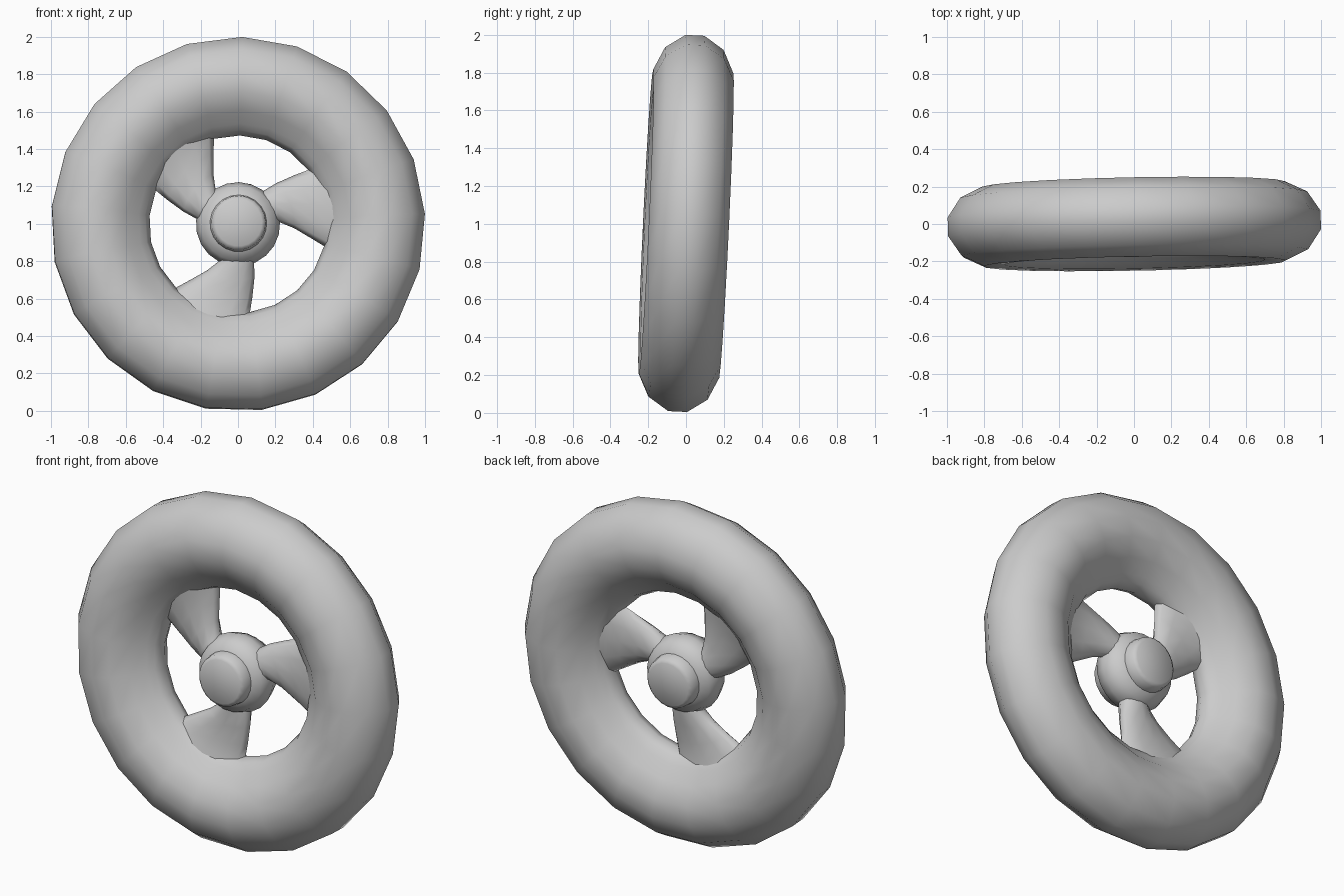
import bpy, bmesh, math
from mathutils import Matrix, Vector

cube = bpy.data.objects.get("Cube")
if cube:
    bpy.data.objects.remove(cube)

SEGMENTS = 21
STEP = math.tau / SEGMENTS
START = math.radians(3)

# The wheel leans back a little and is turned slightly on its upright axis
POSE = (Matrix.Translation((0, 0, 0.998))
        @ Matrix.Rotation(math.radians(1.1), 4, 'Z')
        @ Matrix.Rotation(math.radians(-2.7), 4, 'X'))

grey = bpy.data.materials.new("plain grey")
grey.use_nodes = True
grey.diffuse_color = (0.6, 0.6, 0.6, 1)
grey.node_tree.nodes["Principled BSDF"].inputs["Base Color"].default_value = (0.6, 0.6, 0.6, 1)


def polar(radius, angle, depth):
    return Vector((radius * math.cos(angle), depth, radius * math.sin(angle)))


def finish(name, bm, sharp):
    bmesh.ops.remove_doubles(bm, verts=bm.verts, dist=1e-5)
    bmesh.ops.recalc_face_normals(bm, faces=bm.faces)
    bm.transform(POSE)
    mesh = bpy.data.meshes.new(name)
    bm.to_mesh(mesh)
    bm.free()
    mesh.materials.append(grey)
    obj = bpy.data.objects.new(name, mesh)
    bpy.context.collection.objects.link(obj)
    bpy.ops.object.select_all(action='DESELECT')
    obj.select_set(True)
    bpy.context.view_layer.objects.active = obj
    bpy.ops.object.shade_smooth_by_angle(angle=math.radians(sharp))


def lathe(name, profile, closed, sharp):
    """Turn a (radius, depth) profile around the axle."""
    bm = bmesh.new()
    rings = [[bm.verts.new(polar(r, START + i * STEP, y)) for r, y in profile]
             for i in range(SEGMENTS)]
    count = len(profile)
    for i, ring in enumerate(rings):
        after = rings[(i + 1) % SEGMENTS]
        for j in range(count if closed else count - 1):
            k = (j + 1) % count
            bm.faces.new((ring[j], ring[k], after[k], after[j]))
    if not closed:
        bm.faces.new([ring[0] for ring in rings])
        bm.faces.new([ring[-1] for ring in rings])
    finish(name, bm, sharp)


# Fat rounded tyre with a narrow inner lip, mirrored front to back
half = [(1.0, 0.05), (0.93, 0.155), (0.81, 0.212), (0.70, 0.205),
        (0.60, 0.15), (0.535, 0.085), (0.50, 0.06)]
lathe("tyre", half + [(0.475, 0)] + [(r, -y) for r, y in reversed(half)], True, 80)

# Barrel hub with a smaller boss at each end
half = [(0.125, 0.17), (0.145, 0.155), (0.152, 0.10), (0.20, 0.075)]
lathe("hub", half + [(0.225, 0)] + [(r, -y) for r, y in reversed(half)], False, 50)


def spoke(name, turn):
    """Loft lens sections from hub to tyre: radius, edge angles, thickness."""
    stations = [(0.14, 122, 176, 0.07), (0.22, 123, 173, 0.065),
                (0.30, 116, 167, 0.055), (0.40, 109, 161, 0.055),
                (0.48, 105.5, 157.5, 0.065), (0.54, 104, 157.5, 0.08)]
    bm = bmesh.new()
    loops = []
    for r, a, b, thick in stations:
        loop = []
        for i in range(12):
            t = i / 12 * math.tau
            angle = math.radians((a + b) / 2 + turn - (b - a) / 2 * math.cos(t))
            loop.append(bm.verts.new(polar(r, angle, thick * math.sin(t))))
        loops.append(loop)
    for low, high in zip(loops, loops[1:]):
        for i in range(12):
            k = (i + 1) % 12
            bm.faces.new((low[i], low[k], high[k], high[i]))
    bm.faces.new(loops[0])
    bm.faces.new(loops[-1])
    finish(name, bm, 80)


# Three flared spokes
for n, name in enumerate(("upper_spoke", "lower_spoke", "side_spoke")):
    spoke(name, n * 120)
